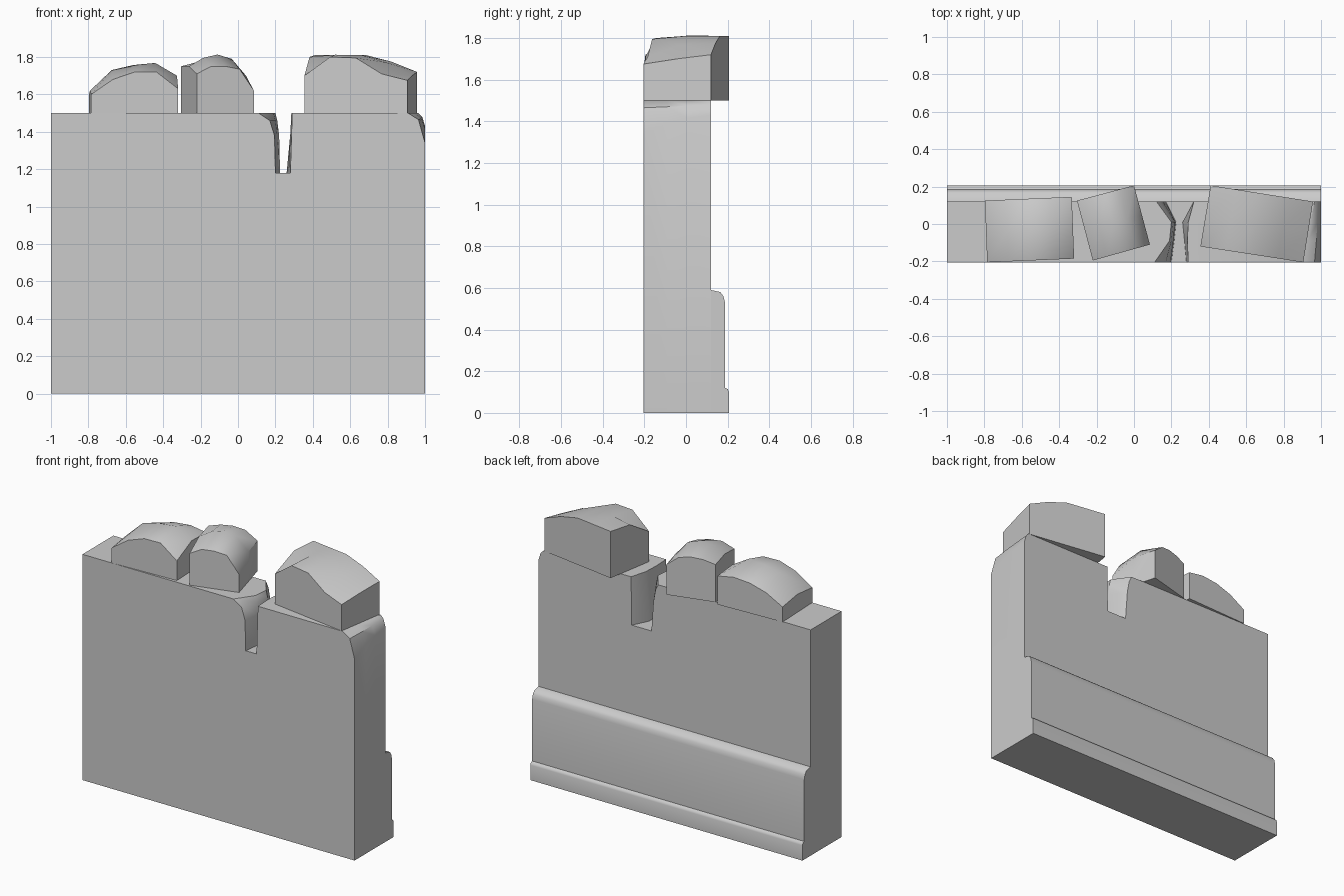
import bpy
import bmesh
from math import radians
from mathutils import Vector

if "Cube" in bpy.data.objects:
    bpy.data.objects.remove(bpy.data.objects["Cube"], do_unlink=True)

stone = bpy.data.materials.new("grey stone")
stone.use_nodes = True
grey = (0.6, 0.6, 0.6, 1)
stone.diffuse_color = grey
stone.node_tree.nodes["Principled BSDF"].inputs["Base Color"].default_value = grey


def finish(name, bm, angle):
    """Turn a bmesh into a shaded object with the stone material."""
    bmesh.ops.recalc_face_normals(bm, faces=bm.faces)
    mesh = bpy.data.meshes.new(name)
    bm.to_mesh(mesh)
    bm.free()
    mesh.materials.append(stone)
    obj = bpy.data.objects.new(name, mesh)
    bpy.context.collection.objects.link(obj)
    bpy.ops.object.select_all(action='DESELECT')
    obj.select_set(True)
    bpy.context.view_layer.objects.active = obj
    bpy.ops.object.shade_smooth_by_angle(angle=radians(angle))
    return obj


def loft(name, sections, angle):
    """Skin closed sections of equal length and cap both ends."""
    bm = bmesh.new()
    rings = [[bm.verts.new(p) for p in s] for s in sections]
    n = len(rings[0])
    for a, b in zip(rings, rings[1:]):
        for i in range(n):
            j = (i + 1) % n
            bm.faces.new((a[i], a[j], b[j], b[i]))
    bm.faces.new(rings[0])
    bm.faces.new(rings[-1])
    return finish(name, bm, angle)


TOP = 1.5
FLOOR = 1.18


def wall_section(y, notch, chip):
    """Wall outline at depth y, with the crack and the broken corner."""
    l0, l1, l2, l3, r0, r1 = notch
    c0, c1, z1, z2 = chip
    outline = [(-1, 0), (-1, TOP), (l0, TOP), (l1, 1.46), (l2, 1.38), (l3, FLOOR),
               (r0, FLOOR), (r1, TOP), (c0, TOP), (c1, z1), (1, z2), (1, 0)]
    return [(x, y, z) for x, z in outline]


# Wall with a crack and a chipped corner
loft("wall", [
    wall_section(-0.205, (0.11, 0.17, 0.195, 0.20, 0.28, 0.29), (0.91, 0.965, 1.465, 1.34)),
    wall_section(-0.09, (0.19, 0.20, 0.21, 0.215, 0.27, 0.285), (0.93, 0.975, 1.47, 1.39)),
    wall_section(0.01, (0.20, 0.21, 0.22, 0.225, 0.26, 0.29), (0.945, 0.98, 1.475, 1.415)),
    wall_section(0.12, (0.12, 0.14, 0.155, 0.17, 0.315, 0.32), (0.965, 0.985, 1.48, 1.43)),
], 35)

# Stepped ledge along the foot of the back
ledge = [(0.12, 0), (0.206, 0), (0.206, 0.10), (0.2, 0.115), (0.187, 0.12),
         (0.187, 0.53), (0.18, 0.56), (0.165, 0.58), (0.12, 0.59)]
loft("back_ledge", [[(x, y, z) for y, z in ledge] for x in (-1, 1)], 50)


def block(name, corners, rows):
    """Worn stone: four plan corners (front, then back) and rows of top heights."""
    fl, fr, bl, br = (Vector(c) for c in corners)
    bm = bmesh.new()
    top, base = [], []
    for r, heights in enumerate(rows):
        v = r / (len(rows) - 1)
        left, right = fl.lerp(bl, v), fr.lerp(br, v)
        plan = [left.lerp(right, c / (len(heights) - 1)) for c in range(len(heights))]
        top.append([bm.verts.new((p.x, p.y, z)) for p, z in zip(plan, heights)])
        base.append([bm.verts.new((p.x, p.y, TOP)) for p in plan])
    for grid in (top, base):
        for a, b in zip(grid, grid[1:]):
            for i in range(len(a) - 1):
                bm.faces.new((a[i], a[i + 1], b[i + 1], b[i]))

    def rim(g):
        return g[0] + [row[-1] for row in g[1:]] + g[-1][-2::-1] + [row[0] for row in g[-2:0:-1]]
    t, b = rim(top), rim(base)
    for i in range(len(t)):
        j = (i + 1) % len(t)
        bm.faces.new((b[i], b[j], t[j], t[i]))
    return finish(name, bm, 40)


# Three loose stones on top of the wall
block("right_top_stone",
      [(-0.785, -0.205), (-0.32, -0.185), (-0.797, 0.125), (-0.333, 0.145)],
      [(1.60, 1.68, 1.72, 1.72, 1.63),
       (1.62, 1.73, 1.757, 1.768, 1.70),
       (1.60, 1.665, 1.70, 1.71, 1.69)])
block("middle_top_stone",
      [(-0.22, -0.195), (0.085, -0.11), (-0.305, 0.125), (0, 0.206)],
      [(1.71, 1.75, 1.75, 1.735, 1.62),
       (1.75, 1.795, 1.813, 1.79, 1.70),
       (1.75, 1.77, 1.775, 1.76, 1.70)])
block("left_top_stone",
      [(0.355, -0.12), (0.905, -0.205), (0.41, 0.206), (0.957, 0.12)],
      [(1.70, 1.80, 1.795, 1.71, 1.675),
       (1.80, 1.812, 1.81, 1.77, 1.70),
       (1.81, 1.81, 1.81, 1.775, 1.72)])
